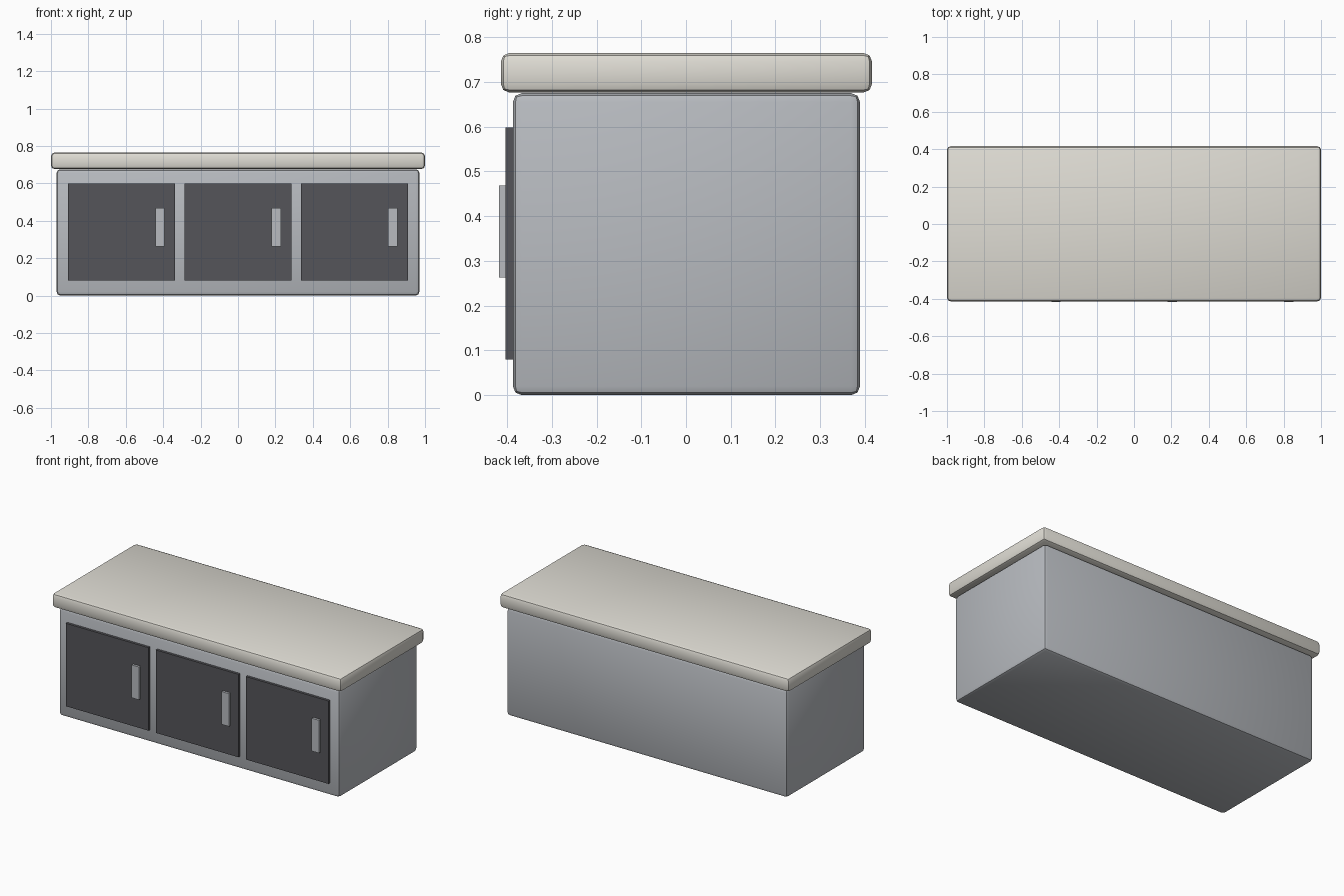
import bpy

if "Cube" in bpy.data.objects:
    bpy.data.objects.remove(bpy.data.objects["Cube"])


def material(name, color):
    m = bpy.data.materials.new(name)
    m.diffuse_color = (*color, 1)
    m.use_nodes = True
    m.node_tree.nodes["Principled BSDF"].inputs["Base Color"].default_value = m.diffuse_color
    return m


def box(name, lo, hi, mat, bevel=0.0):
    """Axis-aligned box from its two opposite corners, optionally bevelled."""
    bpy.ops.mesh.primitive_cube_add(size=1, location=[(a + b) / 2 for a, b in zip(lo, hi)])
    ob = bpy.context.object
    ob.name = name
    ob.scale = [b - a for a, b in zip(lo, hi)]
    bpy.ops.object.transform_apply(location=False, rotation=False, scale=True)
    ob.data.materials.append(mat)
    if bevel:
        mod = ob.modifiers.new("bevel", 'BEVEL')
        mod.width = bevel
        mod.segments = 2
        bpy.ops.object.modifier_apply(modifier=mod.name)
        bpy.ops.object.shade_smooth_by_angle()
    return ob


steel = material("steel", (0.48, 0.50, 0.53))
stone = material("stone", (0.74, 0.72, 0.66))
dark = material("dark_panel", (0.09, 0.09, 0.10))

# Cabinet body and overhanging worktop
box("cabinet_body", (-0.97, -0.387, 0.0), (0.97, 0.389, 0.675), steel, 0.02)
box("worktop", (-1.0, -0.414, 0.676), (1.0, 0.416, 0.765), stone, 0.02)

# Three doors, each with a handle on its right side
for i in range(3):
    x = (i - 1) * 0.622
    box(f"door_{i + 1}", (x - 0.286, -0.403, 0.08), (x + 0.286, -0.372, 0.598), dark)
    hx = x + 0.205
    box(f"handle_{i + 1}", (hx - 0.025, -0.418, 0.263), (hx + 0.025, -0.398, 0.468), steel)
